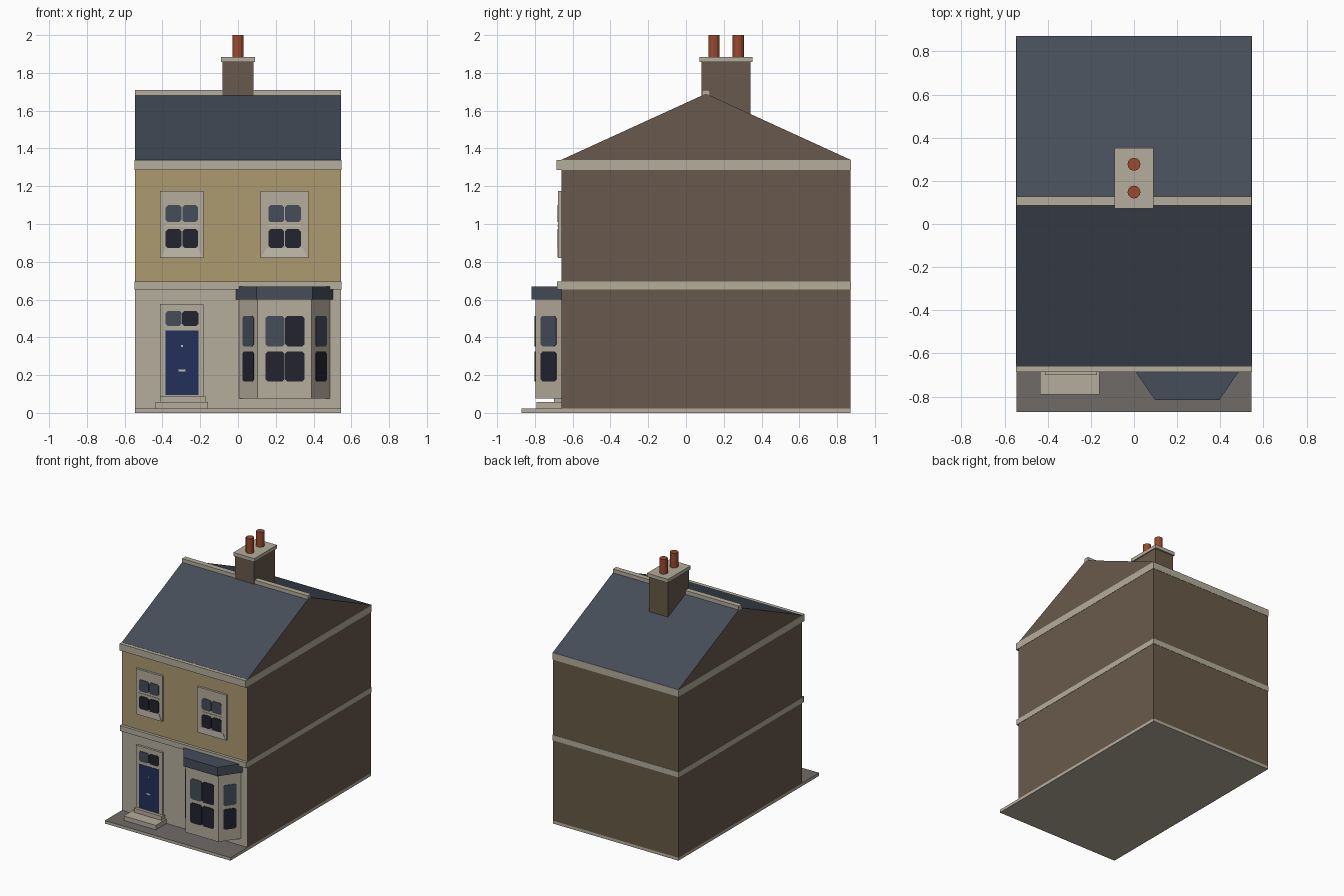
import bpy
import bmesh
from mathutils import Vector

if "Cube" in bpy.data.objects:
    bpy.data.objects.remove(bpy.data.objects["Cube"])


def material(name, hex_code):
    def linear(c):
        return c / 12.92 if c <= 0.04045 else ((c + 0.055) / 1.055) ** 2.4
    rgb = [linear(int(hex_code[i:i + 2], 16) / 255) for i in (0, 2, 4)]
    m = bpy.data.materials.new(name)
    m.use_nodes = True
    m.diffuse_color = (*rgb, 1)
    bsdf = next(n for n in m.node_tree.nodes if n.type == "BSDF_PRINCIPLED")
    bsdf.inputs["Base Color"].default_value = (*rgb, 1)
    bsdf.inputs["Roughness"].default_value = 0.9
    return m


STONE = material("cream stone", "B5AD9C")
PALE = material("pale trim", "C4BDAF")
BRICK = material("brown brick", "695A4D")
REAR = material("olive brick", "685A46")
FRONT = material("yellow brick", "AC9A70")
SLATE = material("blue slate", "454D59")
GLASS = material("dark glass", "22232F")
BLUE = material("door blue", "22305A")
CLAY = material("terracotta", "9A4A2E")
PAVING = material("grey paving", "706B68")


def build(name, bm, mats, rule=None):
    bmesh.ops.recalc_face_normals(bm, faces=bm.faces)
    for f in bm.faces:
        if rule:
            f.material_index = rule(f.normal)
    mesh = bpy.data.meshes.new(name)
    bm.to_mesh(mesh)
    bm.free()
    for m in mats:
        mesh.materials.append(m)
    obj = bpy.data.objects.new(name, mesh)
    bpy.context.collection.objects.link(obj)
    return obj


def prism(name, outline, depth, mats, rule=None):
    """Extrude a closed outline of 3D points along a depth vector."""
    bm = bmesh.new()
    face = bm.faces.new([bm.verts.new(p) for p in outline])
    ext = bmesh.ops.extrude_face_region(bm, geom=[face])
    moved = [g for g in ext["geom"] if isinstance(g, bmesh.types.BMVert)]
    bmesh.ops.translate(bm, verts=moved, vec=Vector(depth))
    return build(name, bm, mats, rule)


def box(name, x, y, z, mats, rule=None):
    outline = [(x[0], y[0], z[0]), (x[1], y[0], z[0]),
               (x[1], y[1], z[0]), (x[0], y[1], z[0])]
    return prism(name, outline, (0, 0, z[1] - z[0]), mats, rule)


def plate(name, a, b, u, z, mat, cut=0.012, lift=0.004):
    """Thin panel with clipped corners on the upright plane from a to b."""
    a, b = Vector((*a, 0)), Vector((*b, 0))
    along = (b - a).normalized()
    out = along.cross(Vector((0, 0, 1)))
    l, r = u
    lo, hi = z
    c = cut
    pts = [(l + c, lo), (r - c, lo), (r, lo + c), (r, hi - c),
           (r - c, hi), (l + c, hi), (l, hi - c), (l, lo + c)]
    if c == 0:
        pts = [(l, lo), (r, lo), (r, hi), (l, hi)]
    outline = [a + along * s + Vector((0, 0, t)) for s, t in pts]
    return prism(name, outline, out * lift, [mat])


W = 0.545
FACE, BACK, RIDGE = -0.66, 0.871, 0.106


def wall_rule(n):
    if n.z > 0.5:
        return 3
    return 1 if n.y < -0.5 else 2 if n.y > 0.5 else 0


# Pavement, walls and roof slopes
box("pavement", (-W, W), (-0.871, BACK), (0, 0.023), [STONE, PAVING],
    lambda n: 1 if n.z > 0.5 else 0)
box("ground_floor", (-W, W), (FACE, BACK), (0.023, 0.67),
    [BRICK, STONE, REAR, SLATE], wall_rule)
prism("upper_floor_and_roof",
      [(-W, FACE, 0.67), (-W, BACK, 0.67), (-W, BACK, 1.34),
       (-W, RIDGE, 1.69), (-W, FACE, 1.34)], (2 * W, 0, 0),
      [BRICK, FRONT, REAR, SLATE], wall_rule)

# Stone courses and ridge
E = 0.002
box("storey_band", (-W - E, W + E), (-0.682, BACK + E), (0.653, 0.695), [STONE])
box("eaves_band", (-W - E, W + E), (-0.686, BACK + E), (1.285, 1.339), [STONE])
box("ridge_tiles", (-W, W), (0.086, 0.127), (1.675, 1.71), [STONE])

# Chimney
box("chimney_stack", (-0.083, 0.083), (0.082, 0.341), (1.5, 1.86), [BRICK, REAR],
    lambda n: 1 if n.y > 0.5 else 0)
box("chimney_cap", (-0.091, 0.091), (0.072, 0.353), (1.857, 1.885), [STONE])
for i, y in enumerate((0.148, 0.277)):
    bpy.ops.mesh.primitive_cylinder_add(vertices=12, radius=0.03, depth=0.13,
                                        location=(0, y, 1.935))
    pot = bpy.context.object
    pot.name = f"chimney_pot_{i + 1}"
    pot.data.materials.append(CLAY)

# Upper sash windows
for side, l, r in (("right", -0.412, -0.182), ("left", 0.12, 0.373)):
    name = side + "_window"
    y = -0.677
    box(name + "_surround", (l, r), (y, FACE), (0.82, 1.176), [STONE])
    mid = (l + r) / 2
    a, b = (mid, y), (mid + 1, y)
    prism(name + "_sill", [(l + 0.028, y, 0.872), (r - 0.028, y, 0.872),
                           (r - 0.008, y, 0.825), (l + 0.008, y, 0.825)],
          (0, -0.003, 0), [PALE])
    for s in (-1, 1):
        u = sorted((s * 0.002, s * 0.086))
        plate(name + "_upper_pane", a, b, u, (1.01, 1.1), SLATE)
        plate(name + "_lower_pane", a, b, u, (0.873, 0.973), GLASS)
    plate(name + "_meeting_rail", a, b, (-0.086, 0.086), (0.987, 0.994), PALE, 0)

# Front door
y = -0.677
a, b = (0, y), (1, y)
box("door_surround", (-0.412, -0.182), (y, FACE), (0.023, 0.577), [STONE])
plate("door", a, b, (-0.383, -0.209), (0.095, 0.436), BLUE, 0)
plate("fanlight_right", a, b, (-0.383, -0.298), (0.46, 0.54), SLATE)
plate("fanlight_left", a, b, (-0.296, -0.209), (0.46, 0.54), GLASS)
plate("letter_plate", a, b, (-0.314, -0.278), (0.218, 0.23), PALE, 0, 0.007)
plate("door_knocker", a, b, (-0.301, -0.291), (0.35, 0.36), PALE, 0, 0.007)
box("lower_step", (-0.436, -0.159), (-0.791, FACE), (0.023, 0.058), [STONE])
box("upper_step", (-0.412, -0.172), (-0.7, FACE), (0.058, 0.09), [STONE])

# Bay window
bay = [(0.005, FACE), (0.103, -0.797), (0.389, -0.797), (0.487, FACE)]
prism("bay_walls", [(*p, 0.077) for p in bay], (0, 0, 0.525), [STONE])
eave = [(-0.01, FACE), (0.098, -0.817), (0.395, -0.817), (0.503, FACE)]
prism("bay_roof", [(*p, 0.6) for p in eave], (0, 0, 0.07), [SLATE])
upper, lower = (0.352, 0.514), (0.166, 0.325)
for side, i in (("right", 0), ("left", 2)):
    u = (0.036, 0.136)
    plate(f"bay_{side}_upper_pane", bay[i], bay[i + 1], u, upper, SLATE)
    plate(f"bay_{side}_lower_pane", bay[i], bay[i + 1], u, lower, GLASS)
for s, l, r, tint in (("right", 0.043, 0.143, SLATE), ("left", 0.147, 0.249, GLASS)):
    plate(f"bay_centre_upper_pane_{s}", bay[1], bay[2], (l, r), upper, tint)
    plate(f"bay_centre_lower_pane_{s}", bay[1], bay[2], (l, r), lower, GLASS)
